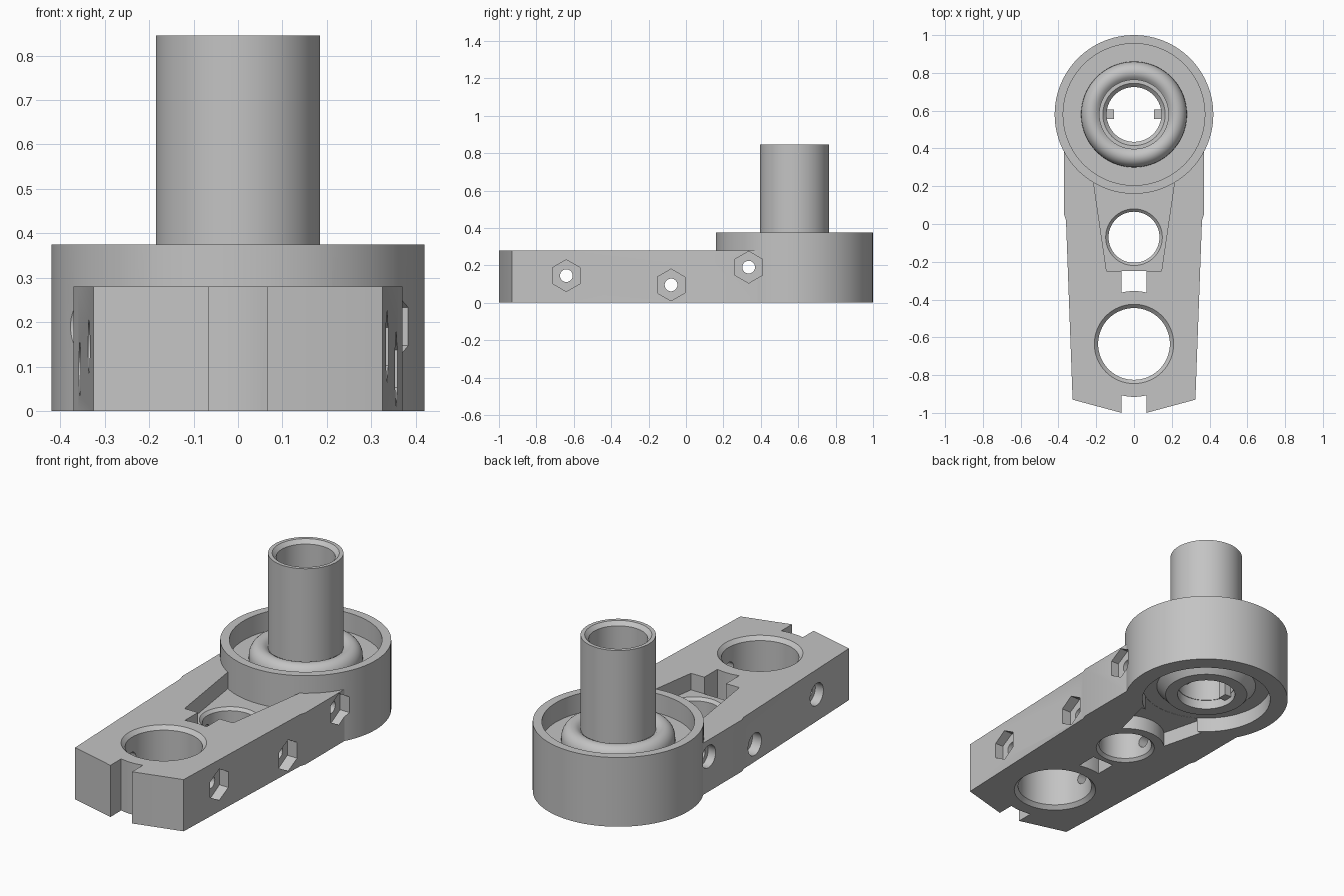
import bpy, bmesh, math

if "Cube" in bpy.data.objects:
    bpy.data.objects.remove(bpy.data.objects["Cube"])

HUB_Y, ARM_TOP, POCKET_Z = 0.58, 0.28, 0.19

grey = bpy.data.materials.new("plain grey")
grey.diffuse_color = (0.55, 0.55, 0.55, 1)
grey.use_nodes = True
grey.node_tree.nodes["Principled BSDF"].inputs["Base Color"].default_value = grey.diffuse_color


def finish(name, bm):
    bmesh.ops.recalc_face_normals(bm, faces=bm.faces)
    me = bpy.data.meshes.new(name)
    bm.to_mesh(me)
    bm.free()
    me.materials.append(grey)
    ob = bpy.data.objects.new(name, me)
    bpy.context.collection.objects.link(ob)
    return ob


def prism(name, pts, lo, hi, axis="z"):
    """Extrude a 2D outline: (x, y) along z, or (y, z) along x."""
    bm = bmesh.new()
    put = (lambda u, v, w: (u, v, w)) if axis == "z" else (lambda u, v, w: (w, u, v))
    a = [bm.verts.new(put(u, v, lo)) for u, v in pts]
    b = [bm.verts.new(put(u, v, hi)) for u, v in pts]
    bm.faces.new(a)
    bm.faces.new(b[::-1])
    n = len(pts)
    for i in range(n):
        j = (i + 1) % n
        bm.faces.new((a[i], a[j], b[j], b[i]))
    return finish(name, bm)


def arc(cx, cy, r, a0, a1, n):
    return [(cx + r * math.cos(math.radians(a0 + (a1 - a0) * i / n)),
             cy + r * math.sin(math.radians(a0 + (a1 - a0) * i / n))) for i in range(n + 1)]


def circle(cx, cy, r, n=64, start=0):
    return arc(cx, cy, r, start, start + 360, n)[:-1]


def lathe(name, profile, cy, n=96):
    """Revolve a closed (r, z) loop about the vertical axis at y = cy."""
    bm = bmesh.new()
    rings = []
    for i in range(n):
        t = 2 * math.pi * i / n
        rings.append([bm.verts.new((r * math.cos(t), cy + r * math.sin(t), z)) for r, z in profile])
    m = len(profile)
    for i in range(n):
        p, q = rings[i], rings[(i + 1) % n]
        for k in range(m):
            l = (k + 1) % m
            bm.faces.new((p[k], q[k], q[l], p[l]))
    return finish(name, bm)


def boolean(target, other, op="DIFFERENCE"):
    mod = target.modifiers.new("bool", "BOOLEAN")
    mod.operation, mod.solver, mod.object = op, "EXACT", other
    bpy.context.view_layer.objects.active = target
    bpy.ops.object.modifier_apply(modifier=mod.name)
    bpy.data.objects.remove(other, do_unlink=True)


def bore(target, cy, r, top, c=0.02):
    """Vertical hole with chamfered mouths at z = 0 and z = top."""
    for lo, hi, r0, r1 in ((-0.1, top + 0.2, r, r), (-0.01, c, r + c + 0.01, r),
                           (top - c, top + 0.01, r, r + c + 0.01)):
        bm = bmesh.new()
        a = [bm.verts.new((x, y, lo)) for x, y in circle(0, cy, r0)]
        b = [bm.verts.new((x, y, hi)) for x, y in circle(0, cy, r1)]
        bm.faces.new(a)
        bm.faces.new(b)
        for i in range(64):
            j = (i + 1) % 64
            bm.faces.new((a[i], a[j], b[j], b[i]))
        boolean(target, finish("bore_cutter", bm))


# Arm: tapered bar with a shallow pointed end
half = [(0.37, 0.4), (0.37, 0.05), (0.36, 0.02), (0.325, -0.93), (0.065, -1.0)]
arm = prism("pivot_arm", half + [(-x, y) for x, y in half[::-1]], 0, ARM_TOP)
boolean(arm, prism("hub_room", circle(0, HUB_Y, 0.40, 96), -0.1, 0.5))

# Tapered pocket sunk in the top
boolean(arm, prism("pocket", [(0.22, 0.26), (-0.22, 0.26), (-0.145, -0.25), (0.145, -0.25)],
                   POCKET_Z, 0.5))

# Two vertical bores
bore(arm, -0.635, 0.19, ARM_TOP)
bore(arm, -0.07, 0.135, POCKET_Z, 0.015)

# Slot and end notch, both rounded concentric with the large bore
boolean(arm, prism("slot", arc(0, -0.635, 0.28, 76.6, 103.4, 8) + [(-0.065, -0.249), (0.065, -0.249)],
                   -0.1, 0.5))
boolean(arm, prism("end_notch", arc(0, -0.635, 0.28, 256.6, 283.4, 8) + [(0.065, -1.1), (-0.065, -1.1)],
                   -0.1, 0.5))

# Hub: outer wall, floor, rounded collar, tall tube and conical boss beneath
profile = [(0.148, 0.03), (0.21, 0.03), (0.255, 0.08), (0.33, 0.08), (0.33, 0), (0.42, 0),
           (0.42, 0.375), (0.375, 0.375), (0.375, 0.27), (0.28, 0.27)]
profile += [(0.225 + 0.055 * math.cos(t), 0.29 + 0.065 * math.sin(t))
            for t in [math.radians(a) for a in range(0, 136, 15)]]
profile += [(0.185, 0.335), (0.185, 0.845), (0.165, 0.845), (0.145, 0.825), (0.145, 0.08), (0.148, 0.08)]
boolean(arm, lathe("hub", profile, HUB_Y), "UNION")

# Neck recess underneath, joining the hub recess to the arm
boolean(arm, prism("neck", arc(0, -0.07, 0.2, 45, 135, 16) + [(-0.2, 0.3), (0.2, 0.3)], -0.1, 0.079))

# Cross bolts: through hole, hexagonal nut pocket on +x, round head pocket on -x
for y, z, depth in ((-0.64, 0.145, 0.285), (-0.08, 0.095, 0.30), (0.335, 0.19, 0.325)):
    boolean(arm, prism("bolt_hole", circle(y, z, 0.034, 32), -0.6, 0.6, "x"))
    boolean(arm, prism("nut_pocket", circle(y, z, 0.085, 6, 30), depth, 0.6, "x"))
    boolean(arm, prism("head_pocket", circle(y, z, 0.06, 40), -0.6, -depth, "x"))

# Key tabs inside the tube
for s in (-1, 1):
    x0, x1 = sorted((s * 0.107, s * 0.165))
    prism("key_tab", [(x0, HUB_Y - 0.025), (x1, HUB_Y - 0.025), (x1, HUB_Y + 0.025), (x0, HUB_Y + 0.025)],
          0.06, 0.16)

# Smooth the round walls, keep edges crisp
bpy.ops.object.select_all(action="DESELECT")
arm.select_set(True)
bpy.context.view_layer.objects.active = arm
bpy.ops.object.shade_smooth_by_angle(angle=math.radians(25))
